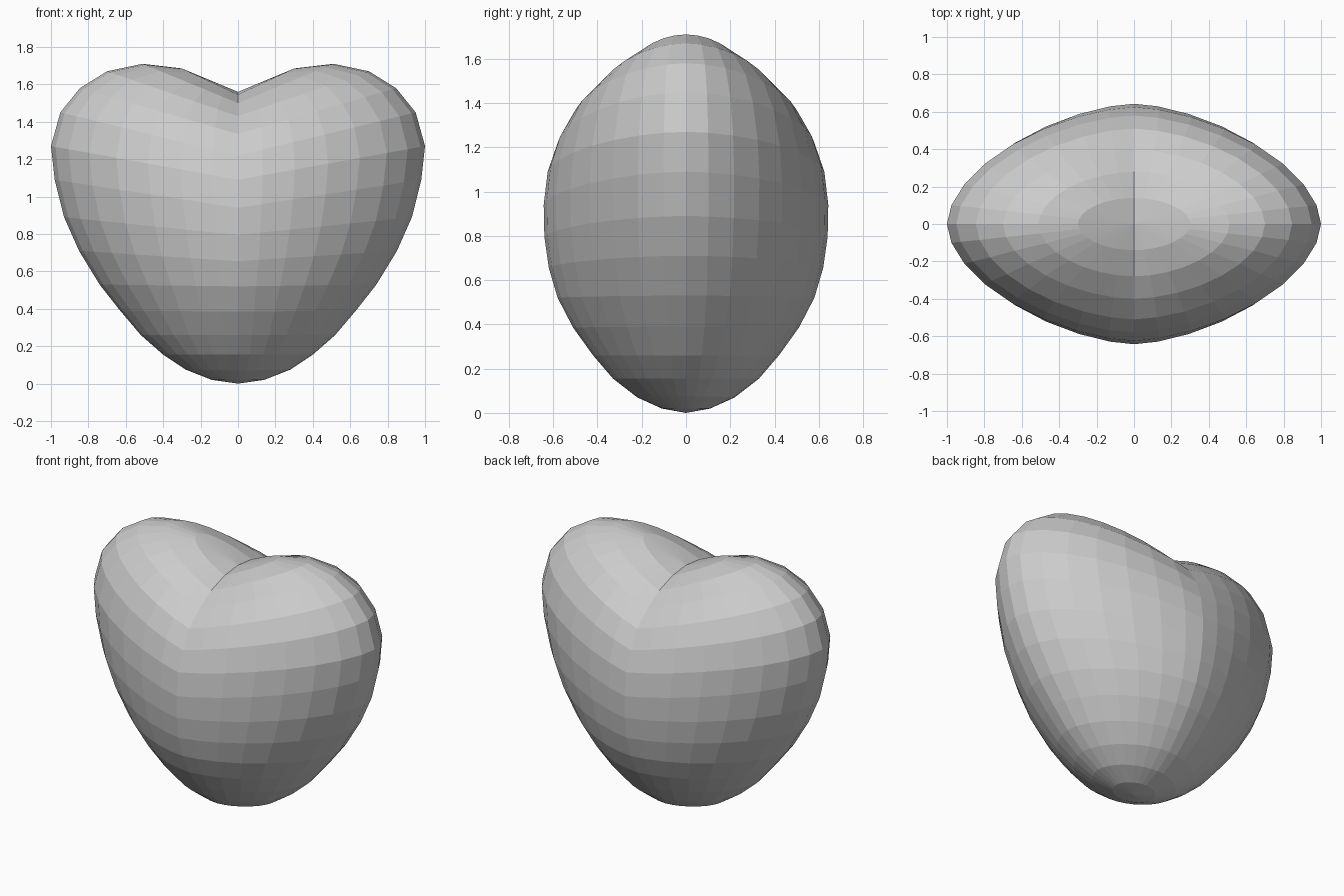
import bpy, bmesh, math

if "Cube" in bpy.data.objects:
    bpy.data.objects.remove(bpy.data.objects["Cube"])

# Ring profile, bottom to top: half width, half depth, z on the centre plane, z at the side
RINGS = [
    (0.14, 0.11, 0.02, 0.02), (0.28, 0.22, 0.07, 0.075), (0.40, 0.33, 0.155, 0.155),
    (0.52, 0.42, 0.26, 0.26), (0.63, 0.51, 0.385, 0.39), (0.74, 0.58, 0.52, 0.53),
    (0.85, 0.62, 0.655, 0.71), (0.93, 0.64, 0.795, 0.89), (0.98, 0.643, 0.94, 1.09),
    (1.00, 0.625, 1.09, 1.27), (0.95, 0.58, 1.22, 1.45), (0.845, 0.51, 1.335, 1.58),
    (0.70, 0.40, 1.43, 1.67), (0.51, 0.28, 1.50, 1.71), (0.30, 0.14, 1.545, 1.685),
]
SEGMENTS = 32


def shaped(value, power):
    return math.copysign(abs(value) ** power, value) if abs(value) > 1e-6 else 0.0


bm = bmesh.new()
loops = []
for k, (w, d, z_mid, z_side) in enumerate(RINGS, 1):
    # Sides pinch most around the middle rings
    pinch = math.sin(math.pi * k / 16)
    loop = []
    for j in range(SEGMENTS):
        a = 2 * math.pi * j / SEGMENTS
        fx = shaped(math.cos(a), 1 + 0.26 * pinch)
        fy = shaped(math.sin(a), 1 + 0.13 * pinch)
        loop.append(bm.verts.new((w * fx, d * fy, z_mid + (z_side - z_mid) * abs(fx))))
    loops.append(loop)

# Skin between rings, then fans at the poles
bottom = bm.verts.new((0, 0, 0))
top = bm.verts.new((0, 0, 1.56))
for j in range(SEGMENTS):
    n = (j + 1) % SEGMENTS
    for lo, hi in zip(loops, loops[1:]):
        bm.faces.new((lo[j], lo[n], hi[n], hi[j]))
    bm.faces.new((bottom, loops[0][n], loops[0][j]))
    bm.faces.new((top, loops[-1][j], loops[-1][n]))
bmesh.ops.recalc_face_normals(bm, faces=bm.faces)

mesh = bpy.data.meshes.new("heart")
bm.to_mesh(mesh)
bm.free()
bpy.context.collection.objects.link(bpy.data.objects.new("heart", mesh))
